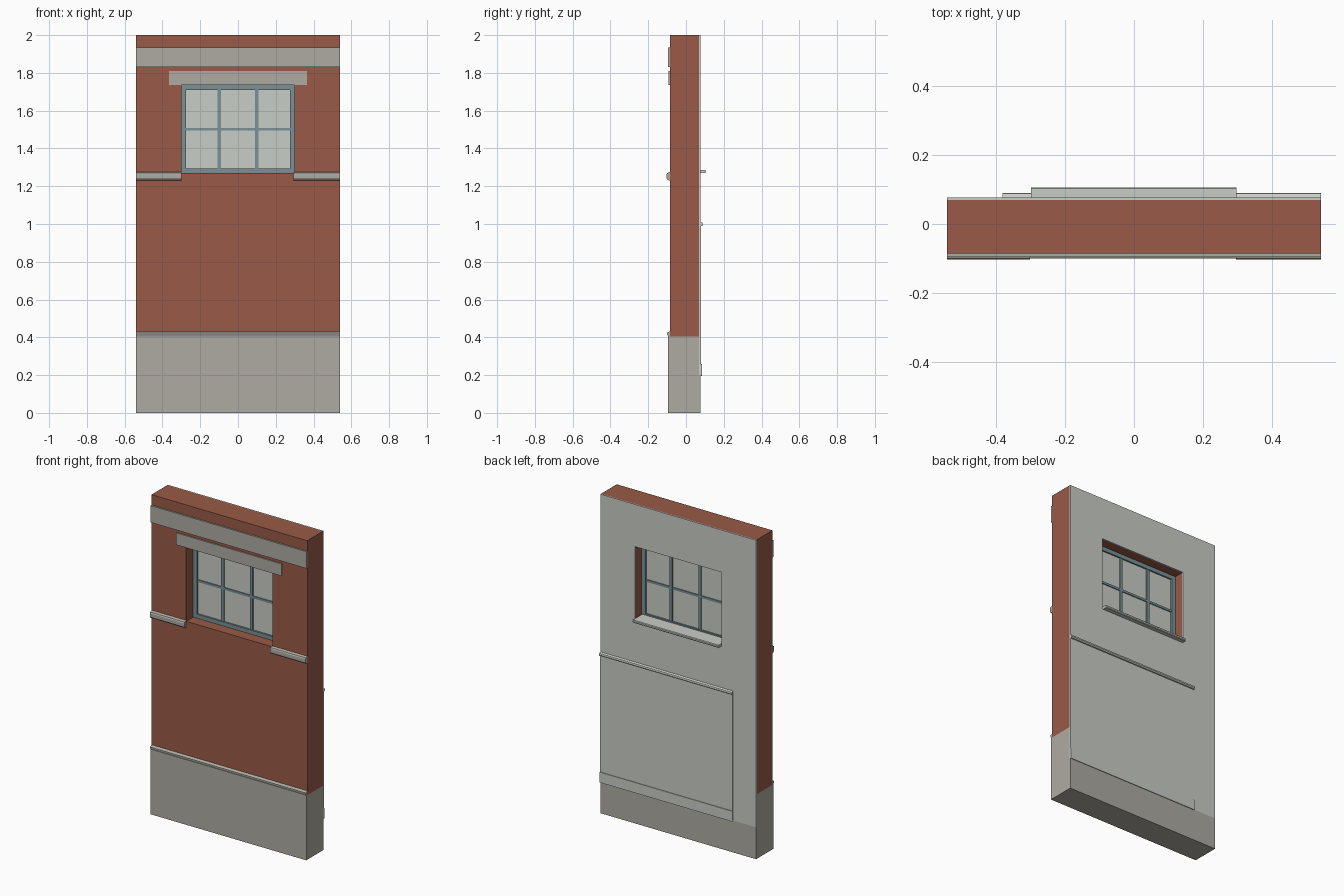
import bpy
import bmesh

cube = bpy.data.objects.get("Cube")
if cube:
    bpy.data.objects.remove(cube, do_unlink=True)


def srgb(c):
    c /= 255
    return c / 12.92 if c <= 0.04045 else ((c + 0.055) / 1.055) ** 2.4


def material(name, r, g, b):
    m = bpy.data.materials.new(name)
    m.use_nodes = True
    col = (srgb(r), srgb(g), srgb(b), 1)
    m.diffuse_color = col
    m.node_tree.nodes["Principled BSDF"].inputs["Base Color"].default_value = col
    return m


BRICK = material("red_brick", 152, 90, 71)
STONE = material("warm_grey_stone", 174, 171, 162)
PLASTER = material("pale_grey_plaster", 201, 205, 199)
FRAME = material("blue_grey_paint", 124, 145, 150)


def finish(name, bm, mat):
    bmesh.ops.recalc_face_normals(bm, faces=bm.faces[:])
    me = bpy.data.meshes.new(name)
    bm.to_mesh(me)
    bm.free()
    me.materials.append(mat)
    ob = bpy.data.objects.new(name, me)
    bpy.context.collection.objects.link(ob)
    return ob


def profile(name, mat, pts, x0, x1):
    """Extrude a closed (y, z) outline along x."""
    bm = bmesh.new()
    face = bm.faces.new([bm.verts.new((x0, y, z)) for y, z in pts])
    new = bmesh.ops.extrude_face_region(bm, geom=[face])["geom"]
    bmesh.ops.translate(bm, vec=(x1 - x0, 0, 0),
                        verts=[v for v in new if isinstance(v, bmesh.types.BMVert)])
    return finish(name, bm, mat)


def box(name, mat, x0, x1, y0, y1, z0, z1):
    return profile(name, mat, [(y0, z0), (y1, z0), (y1, z1), (y0, z1)], x0, x1)


def ring(name, mat, outer, inner, y0, y1):
    """Upright slab with a rectangular hole; rectangles are (x0, x1, z0, z1)."""
    bm = bmesh.new()

    def loop(rect, y):
        x0, x1, z0, z1 = rect
        return [bm.verts.new((x, y, z)) for x, z in ((x0, z0), (x1, z0), (x1, z1), (x0, z1))]

    loops = [loop(outer, y0), loop(inner, y0), loop(inner, y1), loop(outer, y1)]
    for a, b in zip(loops, loops[1:] + loops[:1]):
        for i in range(4):
            j = (i + 1) % 4
            bm.faces.new((a[i], a[j], b[j], b[i]))
    return finish(name, bm, mat)


W = 0.54                               # half width of the wall
FRONT, BACK, INSIDE = -0.085, 0.07, 0.077
OPENING = (-0.3, 0.3, 1.27, 1.735)

# Wall layers
ring("brick_wall", BRICK, (-W, W, 0.405, 2), OPENING, FRONT, BACK)
ring("plaster_lining", PLASTER, (-W, W, 0.2, 2), OPENING, BACK, INSIDE)
profile("stone_plinth", STONE,
        [(-0.095, 0), (INSIDE, 0), (INSIDE, 0.2), (BACK, 0.2), (BACK, 0.405), (-0.095, 0.405)], -W, W)

# Stone trim on the front
profile("plinth_moulding", STONE,
        [(FRONT, 0.405), (-0.095, 0.405), (-0.1, 0.417), (-0.1, 0.424), (FRONT, 0.432)], -W, W)
box("upper_band", STONE, -W, W, -0.095, FRONT, 1.83, 1.935)
box("window_lintel", STONE, -0.365, 0.365, -0.092, FRONT, 1.735, 1.81)
for side, x0, x1 in (("right", -W, -0.3), ("left", 0.295, W)):
    profile(side + "_string_course", STONE,
            [(FRONT, 1.23), (-0.097, 1.233), (-0.103, 1.243), (-0.103, 1.263),
             (-0.099, 1.27), (FRONT, 1.276)], x0, x1)

# Window with glazing bars
x0, x1, z0, z1 = OPENING
ring("window_frame", FRAME, OPENING, (x0 + 0.026, x1 - 0.026, z0 + 0.025, z1 - 0.025), -0.015, 0.01)
box("window_pane", PLASTER, x0 + 0.02, x1 - 0.02, -0.004, 0, z0 + 0.02, z1 - 0.02)
for i, x in enumerate((-0.1, 0.1)):
    box(f"glazing_bar_{i + 1}", FRAME, x - 0.009, x + 0.009, -0.011, 0.007, z0 + 0.02, z1 - 0.02)
box("glazing_crossbar", FRAME, x0 + 0.02, x1 - 0.02, -0.01, 0.006, 1.495, 1.509)

# Inner sill, panelling, rail and skirting
profile("inner_sill", PLASTER,
        [(0.01, 1.27), (0.102, 1.27), (0.105, 1.274), (0.105, 1.283), (0.102, 1.287), (0.01, 1.287)],
        -0.298, 0.296)
box("wall_panel", PLASTER, -0.38, W, INSIDE, 0.08, 0.2, 1.0)
profile("panel_rail", PLASTER,
        [(INSIDE, 0.987), (0.086, 0.99), (0.09, 0.997), (0.088, 1.007), (INSIDE, 1.012)], -0.38, W)
box("skirting_board", PLASTER, -0.38, W, 0.08, 0.084, 0.195, 0.26)
